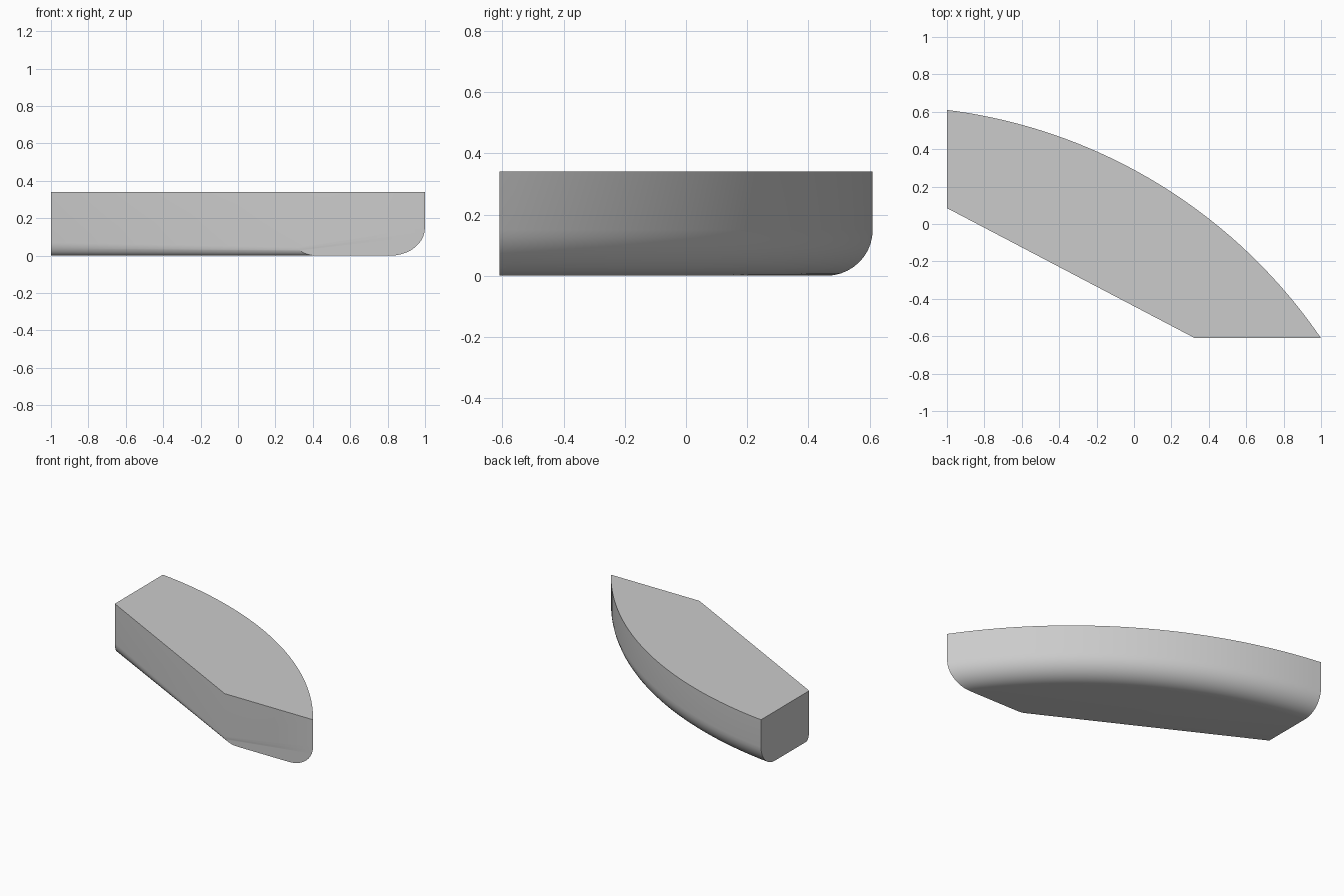
import bpy, bmesh
from math import sin, cos, pi, atan2, sqrt

if "Cube" in bpy.data.objects:
    bpy.data.objects.remove(bpy.data.objects["Cube"], do_unlink=True)

HEIGHT, LEFT_X, FRONT_Y = 0.34, -1.0, -0.61
CX, CY, RADIUS = -1.354, -2.219, 2.851   # circle of the curved back wall
ARC_STEPS, ROUND_STEPS = 40, 10


def outline(s, c):
    """Outline ring on the rounded lower edge; s = inset share, c = height share."""
    ring = [(LEFT_X, 0.085 + 0.03 * s, 0.07 * c),
            (0.325 + 0.1 * s, FRONT_Y, 0.045 * c)]
    r = RADIUS - 0.15 * s
    a0 = atan2(FRONT_Y - CY, sqrt(r * r - (FRONT_Y - CY) ** 2))
    a1 = atan2(sqrt(r * r - (LEFT_X - CX) ** 2), LEFT_X - CX)
    for i in range(ARC_STEPS + 1):
        a = a0 + (a1 - a0) * i / ARC_STEPS
        ring.append((CX + r * cos(a), CY + r * sin(a), 0.15 * c))
    return ring


# Rings from the flat underside, round the lower edge, up to the flat top
rings = []
for k in range(ROUND_STEPS + 1):
    t = pi / 2 * k / ROUND_STEPS
    rings.append(outline(1 - sin(t), 1 - cos(t)))
rings.append([(x, y, HEIGHT) for x, y, z in rings[-1]])

bm = bmesh.new()
loops = [[bm.verts.new(p) for p in ring] for ring in rings]
for low, high in zip(loops, loops[1:]):
    for i in range(len(low)):
        j = (i + 1) % len(low)
        bm.faces.new((low[i], low[j], high[j], high[i]))
bm.faces.new(loops[0][::-1])
bm.faces.new(loops[-1])
bmesh.ops.recalc_face_normals(bm, faces=bm.faces)
mesh = bpy.data.meshes.new("curved_block")
bm.to_mesh(mesh)
bm.free()

block = bpy.data.objects.new("curved_block", mesh)
bpy.context.collection.objects.link(block)

# Plain grey material
grey = bpy.data.materials.new("light_grey")
grey.use_nodes = True
colour = (0.6, 0.6, 0.6, 1)
grey.diffuse_color = colour
grey.node_tree.nodes["Principled BSDF"].inputs["Base Color"].default_value = colour
mesh.materials.append(grey)

# Smooth curves, crisp corners
bpy.ops.object.select_all(action="DESELECT")
block.select_set(True)
bpy.context.view_layer.objects.active = block
bpy.ops.object.shade_smooth_by_angle(angle=pi / 6)
